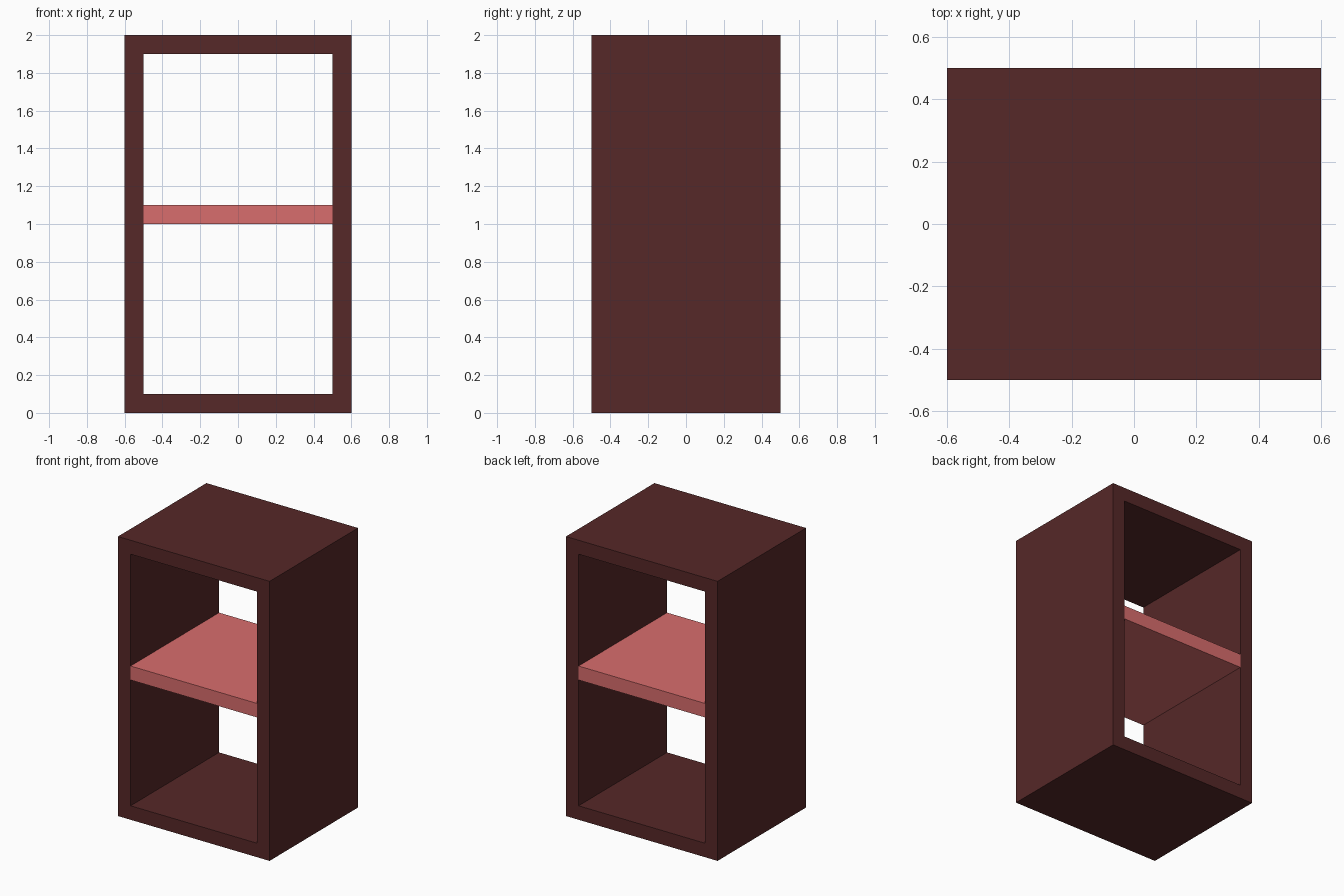
import bpy, bmesh

if "Cube" in bpy.data.objects:
    bpy.data.objects.remove(bpy.data.objects["Cube"])

W, D, H, T = 1.2, 1.0, 2.0, 0.1   # outer width, depth, height, board thickness


def finish(name, bm, colour):
    bmesh.ops.recalc_face_normals(bm, faces=bm.faces)
    mesh = bpy.data.meshes.new(name)
    bm.to_mesh(mesh)
    bm.free()
    mat = bpy.data.materials.new(name + "_colour")
    mat.diffuse_color = (*colour, 1)
    mat.use_nodes = True
    mat.node_tree.nodes["Principled BSDF"].inputs["Base Color"].default_value = mat.diffuse_color
    mesh.materials.append(mat)
    obj = bpy.data.objects.new(name, mesh)
    bpy.context.collection.objects.link(obj)
    return obj


def rect(bm, inset):
    x, lo, hi = W / 2 - inset, inset, H - inset
    return [bm.verts.new((px, -D / 2, pz))
            for px, pz in ((-x, lo), (x, lo), (x, hi), (-x, hi))]


# Cabinet frame: rectangular ring extruded front to back, open at both ends
bm = bmesh.new()
outer, inner = rect(bm, 0), rect(bm, T)
ring = []
for i in range(4):
    j = (i + 1) % 4
    ring.append(bm.faces.new((outer[i], outer[j], inner[j], inner[i])))
ext = bmesh.ops.extrude_face_region(bm, geom=ring, use_keep_orig=True)
moved = [g for g in ext["geom"] if isinstance(g, bmesh.types.BMVert)]
bmesh.ops.translate(bm, verts=moved, vec=(0, D, 0))
finish("cabinet_frame", bm, (0.093, 0.021, 0.021))

# Middle shelf: full depth, between the side walls
bm = bmesh.new()
bmesh.ops.create_cube(bm, size=1)
bmesh.ops.scale(bm, verts=bm.verts, vec=(W - 2 * T, D, T))
bmesh.ops.translate(bm, verts=bm.verts, vec=(0, 0, 1.05))
finish("middle_shelf", bm, (0.69, 0.153, 0.153))
